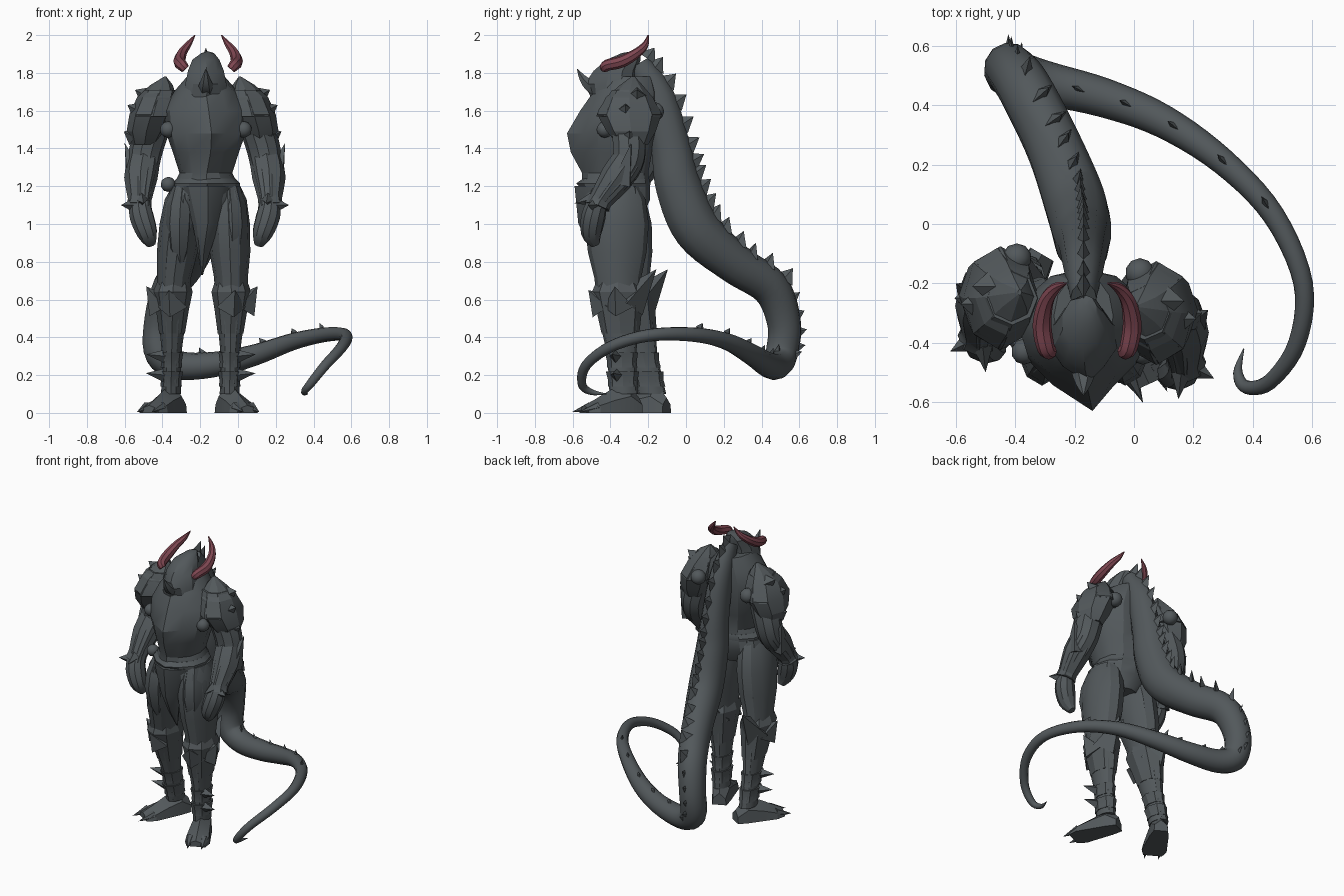
import bpy, bmesh, math
from mathutils import Vector as V

old = bpy.data.objects.get("Cube")
if old:
    bpy.data.objects.remove(old, do_unlink=True)


def material(name, rgb):
    m = bpy.data.materials.new(name)
    m.use_nodes = True
    m.diffuse_color = (*rgb, 1)
    m.node_tree.nodes["Principled BSDF"].inputs["Base Color"].default_value = (*rgb, 1)
    return m


GREY = material("dark_steel", (0.085, 0.098, 0.105))
RED = material("dull_red", (0.21, 0.062, 0.083))
CX = -0.17  # centre line of the body


def finish(bm, name, mat=GREY, angle=28):
    bmesh.ops.recalc_face_normals(bm, faces=bm.faces)
    mesh = bpy.data.meshes.new(name)
    bm.to_mesh(mesh)
    bm.free()
    ob = bpy.data.objects.new(name, mesh)
    bpy.context.collection.objects.link(ob)
    mesh.materials.append(mat)
    bpy.ops.object.select_all(action="DESELECT")
    ob.select_set(True)
    bpy.context.view_layer.objects.active = ob
    bpy.ops.object.shade_smooth_by_angle(angle=math.radians(angle))


def skin(bm, rings):
    """Bridge closed rings of points and cap both ends."""
    rows = [[bm.verts.new(p) for p in r] for r in rings]
    n = len(rows[0])
    for a, b in zip(rows, rows[1:]):
        for i in range(n):
            bm.faces.new((a[i], a[(i + 1) % n], b[(i + 1) % n], b[i]))
    bm.faces.new(rows[0])
    bm.faces.new(rows[-1])


def loft(bm, rows, n=12):
    """Level ellipses: x, y, z, rx, ry and an optional front keel."""
    rings = []
    for x, y, z, rx, ry, *keel in rows:
        ring = []
        for i in range(n):
            a = math.tau * i / n - math.pi / 2
            k = keel[0] if keel and i == 0 else 0
            ring.append(V((x + rx * math.cos(a) + k * .5, y + ry * math.sin(a) - k, z)))
        rings.append(ring)
    skin(bm, rings)


def smooth_path(pts, steps):
    """Catmull-Rom samples of x, y, z, radius."""
    p = [V(q) for q in [pts[0], *pts, pts[-1]]]
    out = []
    for a, b, c, d in zip(p, p[1:], p[2:], p[3:]):
        for s in range(steps):
            t = s / steps
            out.append(0.5 * (2 * b + (c - a) * t + (2 * a - 5 * b + 4 * c - d) * t ** 2
                              + (3 * b - a - 3 * c + d) * t ** 3))
    return out + [p[-1]]


def tube(bm, pts, n=10, steps=4, wide=1):
    """Tube along a path; its start is scaled sideways by wide."""
    path = smooth_path(pts, steps)
    rings, side = [], V((1, 0, 0))
    for i, q in enumerate(path):
        t = (path[min(i + 1, len(path) - 1)] - path[max(i - 1, 0)]).xyz.normalized()
        side = (side - t * side.dot(t)).normalized()
        up = t.cross(side)
        w = wide + (1 - wide) * min(1, i / 45)
        rings.append([q.xyz + q.w * (side * w * math.cos(math.tau * k / n) + up * math.sin(math.tau * k / n))
                      for k in range(n)])
    skin(bm, rings)
    return path


def spike(bm, base, tip, r, n=4, thin=1):
    base, tip = V(base), V(tip)
    q = (tip - base).to_track_quat("Z", "Y")
    ring = [bm.verts.new(base + q @ V((thin * r * math.cos(math.tau * i / n), r * math.sin(math.tau * i / n), 0)))
            for i in range(n)]
    top = bm.verts.new(tip)
    for i in range(n):
        bm.faces.new((ring[i], ring[(i + 1) % n], top))
    bm.faces.new(ring)


def ball(name, p, r):
    bm = bmesh.new()
    bmesh.ops.create_icosphere(bm, subdivisions=2, radius=r)
    bmesh.ops.translate(bm, verts=bm.verts, vec=p)
    finish(bm, name)


# torso with a keeled breastplate
bm = bmesh.new()
loft(bm, [(CX, y, z, rx, ry, k) for y, z, rx, ry, k in [
    (-.37, 1.04, .13, .14, 0), (-.37, 1.13, .2, .18, 0), (-.37, 1.2, .175, .18, 0),
    (-.37, 1.27, .14, .17, .01), (-.37, 1.38, .175, .19, .05), (-.36, 1.48, .21, .21, .06),
    (-.34, 1.6, .22, .19, .03), (-.32, 1.7, .17, .17, 0), (-.31, 1.78, .1, .14, 0)]])
finish(bm, "torso")

# belt, front cloth and hip knob
bm = bmesh.new()
loft(bm, [(CX, -.375, 1.19, .18, .183), (CX, -.375, 1.215, .18, .187, .02), (CX, -.37, 1.24, .155, .175)])
finish(bm, "belt")
bm = bmesh.new()
loft(bm, [(CX, -.49, 1.2, .13, .08, .02), (CX, -.5, 1.0, .07, .05, .02),
          (CX - .01, -.45, .86, .035, .04), (CX - .02, -.4, .73, .004, .004)], 8)
finish(bm, "front_cloth")
ball("hip_knob", (-.37, -.41, 1.21), .04)

# helmet with a blunt crown and a curled snout horn
bm = bmesh.new()
loft(bm, [(CX, -.37, 1.66, .13, .13), (CX, -.385, 1.74, .115, .12, .03), (CX, -.37, 1.81, .1, .11, .01),
          (CX, -.33, 1.87, .075, .09), (CX + .01, -.29, 1.905, .035, .05), (CX + .01, -.28, 1.912, .01, .02)], 10)
finish(bm, "helmet")
bm = bmesh.new()
tube(bm, [(CX, -.42, 1.7, .05), (CX, -.5, 1.73, .04), (CX, -.545, 1.77, .023), (CX, -.575, 1.82, .003)], 6)
finish(bm, "snout_horn")

# tail, growing out of the upper back and sweeping round to the front
bm = bmesh.new()
path = tube(bm, [
    (CX, -.25, 1.85, .06), (CX, -.15, 1.67, .09), (CX, -.08, 1.4, .105), (CX - .005, -.04, 1.2, .12),
    (-.195, .06, .97, .125), (-.27, .26, .79, .108), (-.365, .45, .66, .1), (-.415, .52, .47, .09),
    (-.41, .505, .31, .086), (-.3, .475, .25, .075), (-.1, .425, .26, .066), (.1, .345, .31, .056),
    (.3, .21, .38, .045), (.47, .03, .415, .038), (.57, -.2, .41, .033), (.55, -.4, .35, .03),
    (.46, -.53, .25, .027), (.38, -.55, .15, .023), (.35, -.5, .11, .016), (.37, -.42, .1, .002)], 12, 5, .72)
finish(bm, "tail", angle=35)

# row of thin fins along the back and tail
bm = bmesh.new()
for i in range(0, 66, 2):
    if i > 40 and i % 4:
        continue
    p, t = path[i], (path[i + 1] - path[i]).xyz.normalized()
    want = V((0, 1, .5)) if i < 42 else V((0, .1, 1))
    out = (want - t * want.dot(t)).normalized()
    size = .055 if i < 32 else .028
    spike(bm, p.xyz + out * p.w * .85, p.xyz + out * (p.w + size) - t * size * .5, size, thin=.4)
finish(bm, "back_spines", angle=10)

ROLES = {-1: "right", 1: "left"}
# hip, knee, ankle and toe of each leg
LEGS = {-1: [V((-.285, -.37, 1.15)), V((-.345, -.31, .66)), V((-.355, -.18, .1)), V((-.495, -.42, 0))],
        1: [V((-.055, -.37, 1.15)), V((-.035, -.36, .66)), V((-.045, -.33, .1)), V((.065, -.57, 0))]}
# how far each shoulder is drawn in, and how far each shoulder and arm is held back
DRAW_IN, SHOULDER_BACK, ARM_BACK = {-1: 0, 1: .035}, {-1: .06, 1: .01}, {-1: .09, 1: 0}

for s, role in ROLES.items():
    def at(off, y, z, *r):
        return (CX + s * off, y, z, *r)

    def on_shoulder(off, y, z, *r):
        return at(off - DRAW_IN[s], y + SHOULDER_BACK[s], z, *r)

    def on_arm(off, y, z, *r):
        return at(off - DRAW_IN[s] * .3, y + ARM_BACK[s], z, *r)

    # curved head horn
    bm = bmesh.new()
    tube(bm, [(-.158 + s * off, *rest) for off, *rest in [
        (.12, -.43, 1.82, .024), (.138, -.42, 1.84, .03), (.152, -.34, 1.86, .032),
        (.138, -.26, 1.905, .026), (.105, -.215, 1.95, .018), (.07, -.2, 2.0, .003)]], 8)
    finish(bm, role + "_horn", RED, 35)

    # arm and fist
    bm = bmesh.new()
    tube(bm, [on_arm(.25, -.32, 1.6, .09), on_arm(.31, -.3, 1.42, .09), on_arm(.33, -.31, 1.32, .085),
              on_arm(.345, -.37, 1.24, .083), on_arm(.35, -.46, 1.12, .058), on_arm(.34, -.49, 1.04, .065),
              on_arm(.31, -.5, .95, .055), on_arm(.29, -.48, .89, .025)], 10, 3)
    finish(bm, role + "_arm")

    # flared gauntlet with an elbow fin and wrist spikes
    bm = bmesh.new()
    tube(bm, [on_arm(.33, -.31, 1.33, .086), on_arm(.345, -.37, 1.24, .088), on_arm(.35, -.45, 1.13, .063),
              on_arm(.355, -.47, 1.09, .07)], 8, 2)
    spike(bm, on_arm(.37, -.34, 1.22), on_arm(.43, -.29, 1.43), .07)
    spike(bm, on_arm(.37, -.48, 1.1), on_arm(.45, -.52, 1.1), .045)
    spike(bm, on_arm(.34, -.5, 1.13), on_arm(.33, -.59, 1.11), .035)
    finish(bm, role + "_gauntlet", angle=20)

    # peaked pauldron in two shells, widest at mid height, with a few rim points
    bm = bmesh.new()
    loft(bm, [on_shoulder(.325, -.29, 1.42, .07, .08), on_shoulder(.315, -.3, 1.49, .105, .13),
              on_shoulder(.29, -.31, 1.58, .115, .17), on_shoulder(.26, -.31, 1.67, .105, .125),
              on_shoulder(.235, -.3, 1.735, .06, .06), on_shoulder(.215, -.29, 1.78, .006, .01)], 8)
    loft(bm, [on_shoulder(.28, -.31, 1.57, .125, .175), on_shoulder(.27, -.31, 1.61, .12, .16),
              on_shoulder(.24, -.31, 1.71, .085, .09)], 8)
    for off, y, z in ((.4, -.31, 1.48), (.38, -.33, 1.62), (.34, -.27, 1.7)):
        spike(bm, on_shoulder(off - .02, y, z - .02), on_shoulder(off + .035, y, z + .01), .05)
    finish(bm, role + "_pauldron", angle=20)
    ball(role + "_front_stud", at(.2, -.43, 1.5), .044)
    ball(role + "_back_stud", on_shoulder(.225, -.175, 1.595), .05)

    # leg: ellipses strung from hip to ankle
    hip, knee, ankle, toe = LEGS[s]

    def leg_point(z):
        a, b = (hip, knee) if z > knee.z else (knee, ankle)
        return a.lerp(b, (a.z - z) / (a.z - b.z))

    def leg_rows(sections):
        return [(*leg_point(z), rx, ry) for z, rx, ry in sections]
    bm = bmesh.new()
    loft(bm, leg_rows([(1.2, .07, .12), (1.13, .1, .155), (1.0, .112, .17), (.85, .108, .155), (.72, .09, .125),
                       (.62, .085, .115), (.48, .07, .105), (.3, .05, .075), (.1, .052, .075)]))
    finish(bm, role + "_leg")

    # outer thigh plate hugging the hip
    bm = bmesh.new()
    x, y = hip.x + s * .02, hip.y
    loft(bm, [(x - s * .01, y, 1.2, .06, .12), (x, y - .01, 1.1, .083, .155), (x + s * .005, y - .015, 1.0, .088, .16),
              (x + s * .005, y - .03, .87, .07, .11), (x, y - .05, .76, .01, .02)], 10)
    finish(bm, role + "_thigh_plate")

    # knee guard and greave with small cuffs and spikes
    bm = bmesh.new()
    loft(bm, leg_rows([(.7, .085, .11), (.64, .105, .14), (.54, .086, .12), (.42, .068, .1)]), 8)
    for z in (.32, .22):
        loft(bm, leg_rows([(z, .062, .088), (z - .05, .054, .078), (z - .08, .057, .08)]), 8)
        p = leg_point(z)
        spike(bm, p + V((s * .04, -.03, -.02)), p + V((s * .135, -.05, -.01)), .035)
    k = leg_point(.6)
    spike(bm, k + V((s * .06, 0, -.04)), k + V((s * .14, -.02, .07)), .08)
    spike(bm, k + V((0, -.08, -.04)), k + V((s * .02, -.16, .05)), .08)
    spike(bm, k + V((s * .01, .05, -.02)), k + V((s * .02, .2, .16)), .1)
    finish(bm, role + "_greave", angle=20)

    # splayed foot with two claws
    bm = bmesh.new()
    heel = V((ankle.x, ankle.y, 0))
    d = (toe - heel).normalized()
    w = V((-d.y, d.x, 0))
    rings = []
    for t, half, h in ((-.09, .045, .08), (-.02, .06, .16), (.08, .07, .12), (.17, .08, .07), (.23, .06, .04)):
        c = heel + d * t
        rings.append([c - w * half, c - w * half * .9 + V((0, 0, h * .55)), c + V((0, 0, h)),
                      c + w * half * .9 + V((0, 0, h * .55)), c + w * half])
    skin(bm, rings)
    for e in (-1, 1):
        c = heel + w * e * .045 + V((0, 0, .03))
        spike(bm, c + d * .17, c + d * .28 - V((0, 0, .025)), .03, 6)
    finish(bm, role + "_foot", angle=20)
